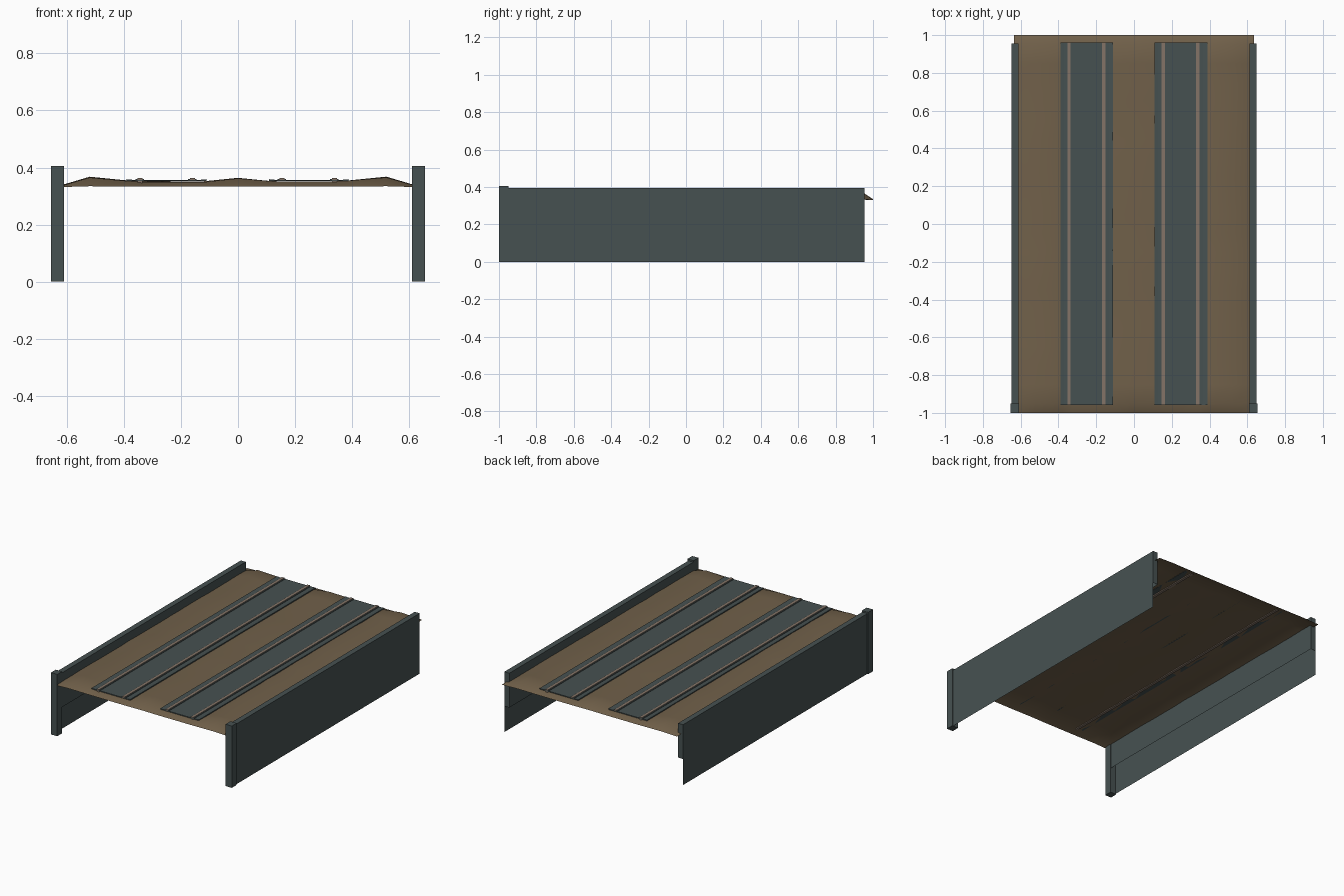
import bpy, math, random

if "Cube" in bpy.data.objects:
    bpy.data.objects.remove(bpy.data.objects["Cube"])
random.seed(4)


def material(name, rgb):
    m = bpy.data.materials.new(name)
    m.diffuse_color = (*rgb, 1)
    m.use_nodes = True
    m.node_tree.nodes["Principled BSDF"].inputs["Base Color"].default_value = m.diffuse_color
    return m


SLATE = material("slate grey", (0.062, 0.083, 0.083))
EARTH = material("earth brown", (0.165, 0.118, 0.068))
RAIL = material("rail brown", (0.23, 0.175, 0.135))


def mesh(name, verts, faces, mat):
    me = bpy.data.meshes.new(name)
    me.from_pydata(verts, [], faces)
    me.materials.append(mat)
    me.validate()
    me.update()
    ob = bpy.data.objects.new(name, me)
    bpy.context.collection.objects.link(ob)
    return ob


def extrude_y(name, profile, y0, y1, mat, closed=True):
    """Sweep an x/z profile along y."""
    n = len(profile)
    verts = [(x, y0, z) for x, z in profile] + [(x, y1, z) for x, z in profile]
    faces = [(i, (i + 1) % n, (i + 1) % n + n, i + n) for i in range(n if closed else n - 1)]
    if closed:
        faces += [tuple(reversed(range(n))), tuple(range(n, 2 * n))]
    return mesh(name, verts, faces, mat)


def box(name, x0, x1, y0, y1, z0, z1, mat):
    return extrude_y(name, [(x0, z0), (x0, z1), (x1, z1), (x1, z0)], y0, y1, mat)


# Gently uneven ground sheet, drooping at its ends and sides
section = [(-0.635, 0.332), (-0.52, 0.366), (-0.39, 0.353), (-0.33, 0.350), (-0.12, 0.350),
           (0, 0.362), (0.12, 0.350), (0.33, 0.350), (0.39, 0.353), (0.52, 0.366), (0.635, 0.332)]
rows = [-1, -0.95] + [-0.95 + 0.1 * i for i in range(1, 19)] + [0.95, 1]
verts, faces = [], []
for y in rows:
    for x, z in section:
        if abs(y) == 1:
            z = 0.331 + 0.1 * (z - 0.332)
        else:
            z += random.uniform(-0.0015, 0.002)
        verts.append((x, y, z))
n = len(section)
for j in range(len(rows) - 1):
    for i in range(n - 1):
        a = j * n + i
        faces.append((a, a + 1, a + 1 + n, a + n))
ground = mesh("ground", verts, faces, EARTH)
for p in ground.data.polygons:
    p.use_smooth = True

# Side walls (open-bottomed: full outer panel, shorter inner panel) and end posts
for s, side in ((-1, "left"), (1, "right")):
    extrude_y(side + "_wall", [(s * 0.648, 0), (s * 0.648, 0.395), (s * 0.612, 0.395), (s * 0.612, 0.17)],
              -0.95, 0.955, SLATE, closed=False)
    xs = sorted((s * 0.612, s * 0.648))
    mesh(side + "_wall_end", [(xs[0], 0.955, 0.17), (xs[1], 0.955, 0.17),
                              (xs[1], 0.955, 0.395), (xs[0], 0.955, 0.395)], [(3, 2, 1, 0)], SLATE)
    xs = sorted((s * 0.61, s * 0.655))
    box(side + "_post", xs[0], xs[1], -1, -0.95, 0, 0.405, SLATE)

# Two track beds, each with two rails
for c, side in ((-0.25, "left"), (0.248, "right")):
    extrude_y(side + "_track_bed",
              [(c - 0.14, 0.352), (c - 0.14, 0.359), (c - 0.12, 0.357), (c + 0.12, 0.357),
               (c + 0.14, 0.359), (c + 0.14, 0.352)], -0.958, 0.96, SLATE)
    for k, off in enumerate((-0.094, 0.09)):
        x = c + off
        outer = (x < 0) == (off < 0) and abs(x) > 0.3
        box(f"{side}_rail_{k + 1}", x - 0.009, x + 0.009, -0.958, 0.96,
            0.345 if outer else 0.354, 0.363, RAIL)
        # Dark shoulders either side of the rail
        for d in (-1, 1):
            xs = x + d * 0.012
            box(f"{side}_rail_{k + 1}_shoulder", xs - 0.003, xs + 0.003, -0.958, 0.96, 0.354, 0.360, SLATE)
